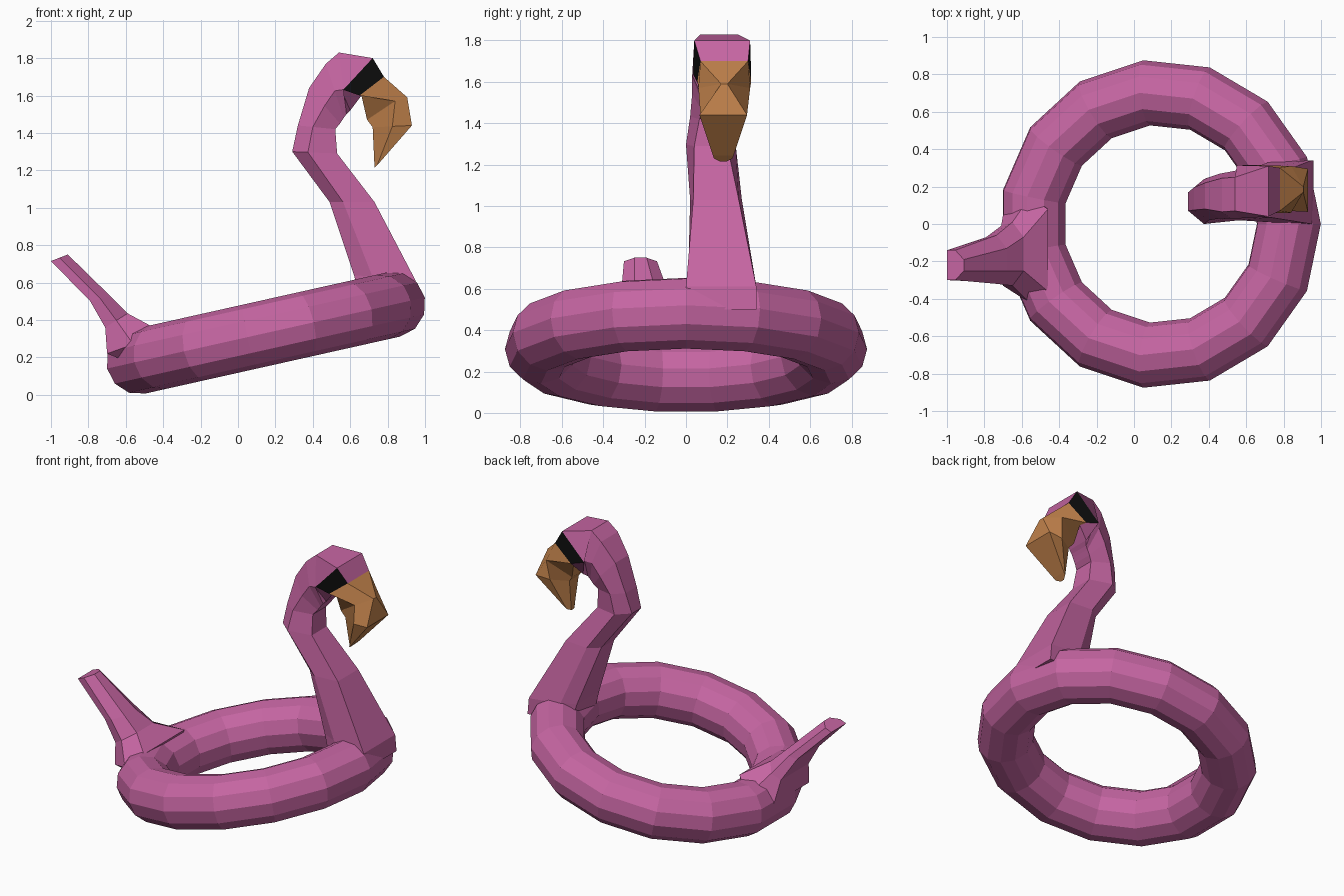
import bpy, bmesh, math
from mathutils import Vector

if "Cube" in bpy.data.objects:
    bpy.data.objects.remove(bpy.data.objects["Cube"])


def material(name, rgb):
    m = bpy.data.materials.new(name)
    m.diffuse_color = (*rgb, 1)
    m.use_nodes = True
    m.node_tree.nodes["Principled BSDF"].inputs["Base Color"].default_value = m.diffuse_color
    return m


PINK = material("pink", (0.56, 0.13, 0.36))
BLACK = material("black", (0.005, 0.005, 0.005))
ORANGE = material("orange", (0.53, 0.22, 0.07))


def loft(name, sections, mats, dark_band=None):
    """Six-sided skin. Section: back xz, side xz (or fraction), front xz, centre y, three half widths."""
    bm = bmesh.new()
    rings = []
    for a, m, b, y, wa, wm, wb in sections:
        a, b = Vector(a), Vector(b)
        m = a.lerp(b, m) if isinstance(m, float) else Vector(m)
        pts = [(a, -wa), (m, -wm), (b, -wb), (b, wb), (m, wm), (a, wa)]
        rings.append([bm.verts.new((p.x, y + w, p.y)) for p, w in pts])
    for k, (r, s) in enumerate(zip(rings, rings[1:])):
        for i in range(6):
            j = (i + 1) % 6
            f = bm.faces.new((r[i], r[j], s[j], s[i]))
            if k == dark_band and i in (0, 4):
                f.material_index = 1
    bm.faces.new(rings[0])
    bm.faces.new(rings[-1])
    bmesh.ops.remove_doubles(bm, verts=bm.verts, dist=0.0005)
    bmesh.ops.recalc_face_normals(bm, faces=bm.faces)
    me = bpy.data.meshes.new(name)
    bm.to_mesh(me)
    bm.free()
    for mat in mats:
        me.materials.append(mat)
    ob = bpy.data.objects.new(name, me)
    bpy.context.collection.objects.link(ob)
    return ob


# tilted float ring
bpy.ops.mesh.primitive_torus_add(major_segments=15, minor_segments=12,
                                 major_radius=0.705, minor_radius=0.175,
                                 location=(0.14, 0, 0.328),
                                 rotation=(0, math.radians(-12.6), 0))
ring = bpy.context.object
ring.name = "float_ring"
ring.data.materials.append(PINK)

# neck and head, with black side patches in front of the beak
beak_root = ((.78, 1.70), (.65, 1.60), (.66, 1.60), .185, .115, .13, .08)
neck = [
    ((.66, .50), .4, (.96, .50), .17, .13, .16, .17),
    ((.62, .64), .3, (.95, .61), .17, .12, .16, .17),
    ((.49, 1.03), .3, (.73, 1.03), .145, .07, .125, .11),
    ((.29, 1.30), .35, (.53, 1.29), .12, .05, .12, .08),
    ((.32, 1.44), .4, (.52, 1.42), .135, .06, .115, .07),
    ((.38, 1.64), .5, (.545, 1.45), .15, .07, .12, .07),
    ((.47, 1.77), .5, (.565, 1.48), .155, .09, .125, .07),
    ((.54, 1.83), .6, (.58, 1.50), .16, .09, .13, .07),
    ((.72, 1.80), (.55, 1.635), (.60, 1.52), .175, .135, .14, .08),
    beak_root,
]
loft("neck_and_head", neck, [PINK, BLACK], dark_band=8)

# hooked beak
beak = [
    beak_root,
    ((.905, 1.59), (.84, 1.57), (.69, 1.47), .185, .015, .125, .06),
    ((.93, 1.44), .5, (.72, 1.43), .18, .115, .11, .05),
    ((.76, 1.245), .5, (.73, 1.215), .18, .05, .045, .015),
]
loft("beak", beak, [ORANGE])

# upturned tail
tail = [
    ((-.60, .18), .5, (-.50, .30), -.15, .15, .26, .26),
    ((-.70, .22), (-.56, .27), (-.46, .365), -.14, .19, .28, .22),
    ((-.71, .36), .5, (-.59, .435), -.16, .15, .17, .09),
    ((-.79, .50), .5, (-.68, .525), -.19, .12, .13, .06),
    ((-1.0, .715), .5, (-.91, .75), -.22, .08, .08, .03),
]
loft("tail", tail, [PINK])
